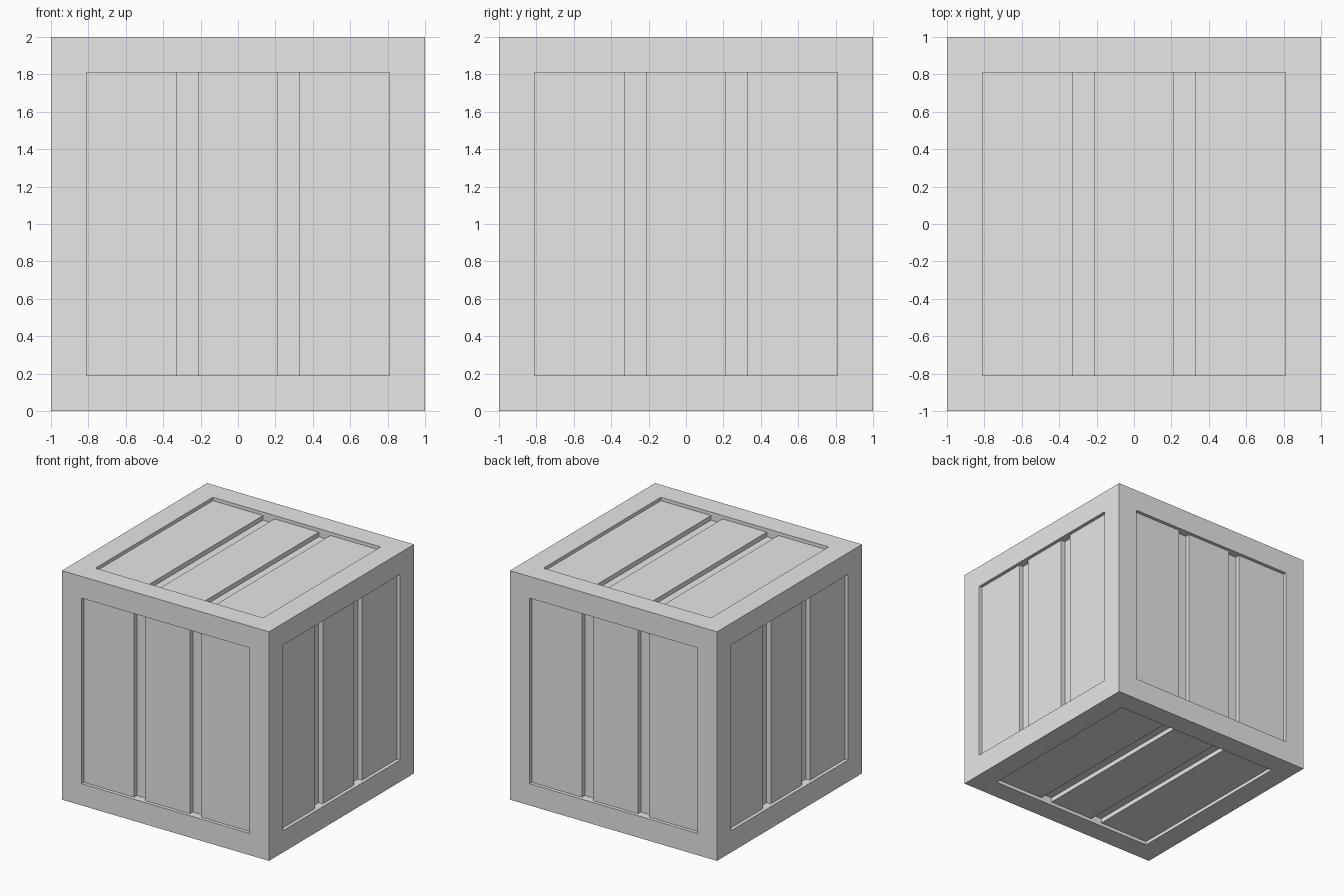
import bpy
import bmesh
from mathutils import Matrix, Vector

if "Cube" in bpy.data.objects:
    bpy.data.objects.remove(bpy.data.objects["Cube"])

BORDER = 0.19              # width of the frame on every side
PANEL_DEPTH = 0.03         # planks sit below the frame
GROOVE_DEPTH = 0.04        # gaps sit below the planks
GROOVE_IN, GROOVE_OUT = 0.215, 0.325

grey = bpy.data.materials.new("plain_grey")
grey.diffuse_color = (0.8, 0.8, 0.8, 1)
grey.use_nodes = True
grey.node_tree.nodes["Principled BSDF"].inputs["Base Color"].default_value = grey.diffuse_color


def sink(bm, faces, depth):
    """Push each face straight in, leaving walls behind it."""
    new = bmesh.ops.extrude_discrete_faces(bm, faces=faces)["faces"]
    for f in new:
        f.normal_update()
        bmesh.ops.translate(bm, verts=f.verts, vec=-f.normal * depth)
    return new


bm = bmesh.new()
bmesh.ops.create_cube(bm, size=2, matrix=Matrix.Translation((0, 0, 1)))

# Outer frame: a flat border around a recessed panel on all six sides
panels = list(bm.faces)
bmesh.ops.inset_individual(bm, faces=panels, thickness=BORDER, use_even_offset=True)
panels = sink(bm, panels, PANEL_DEPTH)

# Planks: slice each panel into three boards and two gaps
gaps = []
for panel in panels:
    panel.normal_update()
    across = Vector((0, 1, 0)) if abs(panel.normal.x) > 0.5 else Vector((1, 0, 0))
    pieces = [panel]
    for cut in (-GROOVE_OUT, -GROOVE_IN, GROOVE_IN, GROOVE_OUT):
        geom = set(pieces)
        for f in pieces:
            geom.update(f.edges)
            geom.update(f.verts)
        out = bmesh.ops.bisect_plane(bm, geom=list(geom), dist=1e-5,
                                     plane_co=across * cut, plane_no=across)
        pieces = [g for g in out["geom"] if isinstance(g, bmesh.types.BMFace)]
    gaps += [f for f in pieces
             if GROOVE_IN < abs(f.calc_center_median().dot(across)) < GROOVE_OUT]

# Grooves between the planks
sink(bm, gaps, GROOVE_DEPTH)
bmesh.ops.recalc_face_normals(bm, faces=bm.faces)

mesh = bpy.data.meshes.new("crate")
bm.to_mesh(mesh)
bm.free()
mesh.materials.append(grey)
crate = bpy.data.objects.new("crate", mesh)
bpy.context.collection.objects.link(crate)
